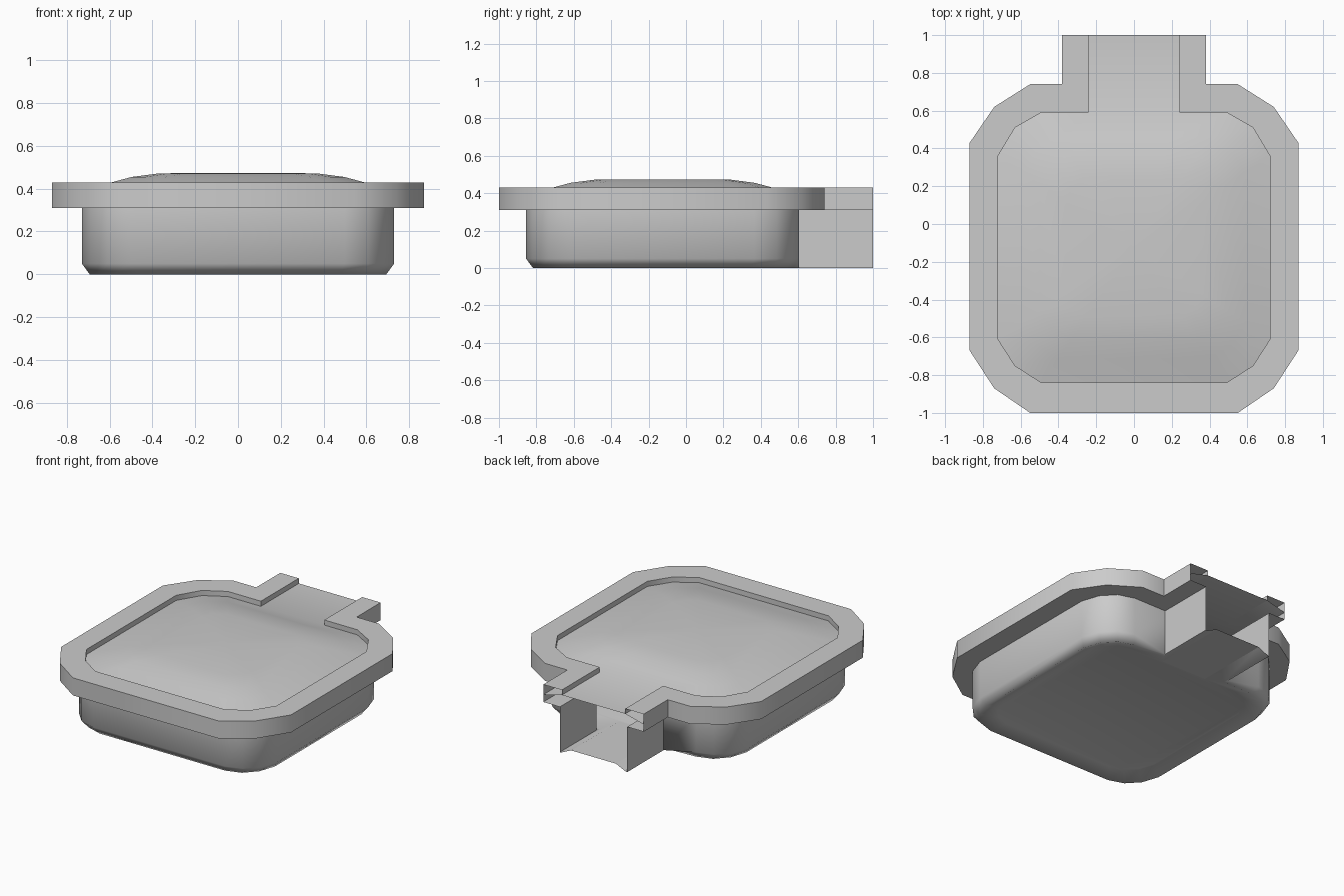
import bpy
import math

cube = bpy.data.objects.get("Cube")
if cube:
    bpy.data.objects.remove(cube, do_unlink=True)

grey = bpy.data.materials.new("mid_grey")
grey.use_nodes = True
colour = (0.6, 0.6, 0.6, 1)
grey.diffuse_color = colour
grey.node_tree.nodes["Principled BSDF"].inputs["Base Color"].default_value = colour

CENTRE_Y = -0.125
COVER_Z = 0.395
FLOOR_Z = 0.035

# Half outlines, from the front round to the open end of the rear channel
OUTER = [(.55, -1), (.74, -.87), (.87, -.67), (.87, .43),
         (.74, .62), (.55, .74), (.38, .74), (.38, 1)]
INNER = [(.49, -.84), (.63, -.75), (.72, -.61), (.72, .36),
         (.63, .51), (.49, .59), (.24, .59), (.24, 1)]
SEAT = [(.5, -.855), (.65, -.775), (.73, -.615), (.73, .365),
        (.65, .525), (.5, .605), (.255, .605), (.255, 1)]
CORNER = [(.5, .73), (.61, .695), (.69, .61), (.73, .49)]
BOWL = ([(x, CENTRE_Y - d) for x, d in CORNER]
        + [(x, CENTRE_Y + d) for x, d in reversed(CORNER)]
        + SEAT[-2:])


def at(half, z):
    return [(x, y, z) for x, y in half]


def scaled(half, s, z):
    return [(x * s, CENTRE_Y + (y - CENTRE_Y) * s, z) for x, y in half]


def mirrored(half):
    return [(-x, y, z) for x, y, z in reversed(half)] + half


def loft(halves, closed=False):
    """Bridge successive mirrored outlines with quads."""
    n = 2 * len(halves[0])
    verts = [p for h in halves for p in mirrored(h)]
    faces = []
    for r in range(len(halves) - 1):
        for i in range(n if closed else n - 1):
            j = (i + 1) % n
            faces.append((r * n + i, r * n + j, (r + 1) * n + j, (r + 1) * n + i))
    return verts, faces


def make(name, verts, faces, smooth):
    mesh = bpy.data.meshes.new(name)
    mesh.from_pydata(verts, [], faces)
    mesh.materials.append(grey)
    mesh.update()
    obj = bpy.data.objects.new(name, mesh)
    bpy.context.collection.objects.link(obj)
    bpy.ops.object.select_all(action='DESELECT')
    obj.select_set(True)
    bpy.context.view_layer.objects.active = obj
    bpy.ops.object.shade_smooth_by_angle(angle=math.radians(smooth))


# Rim: underside, outer wall, top and inner lip, open at the channel end
make("rim", *loft([at(SEAT, .31), at(OUTER, .31), at(OUTER, .43),
                   at(INNER, .43), at(INNER, COVER_Z)]), 45)

# Bowl: slightly recessed floor, rounded foot and upright walls
floor = scaled(BOWL[:-2], .83, FLOOR_Z) + [(.17, .48, FLOOR_Z), (.17, 1, FLOOR_Z)]
foot = scaled(BOWL[:-2], .95, 0) + [(.245, .58, 0), (.245, 1, 0)]
knee = at(BOWL[:-2], .05) + at(BOWL[-2:], 0)
verts, faces = loft([floor, foot, knee, at(BOWL, .31)])
last = 2 * len(floor) - 1
faces.append(tuple(range(last - 1, 0, -1)))
faces.append((0, 1, last - 1, last))
make("bowl", verts, faces, 75)

# Domed cover, flat through the channel
rim_line = INNER[:-1]
rings = [(1, COVER_Z), (.82, .43), (.69, .455), (.51, .472)]
verts, faces = loft([scaled(rim_line, s, z) for s, z in rings], closed=True)
n = 2 * len(rim_line)
top = len(verts)
verts.append((0, CENTRE_Y, .474))
start = n * (len(rings) - 1)
faces += [(start + i, start + (i + 1) % n, top) for i in range(n)]
verts += [(-.24, 1, COVER_Z), (.24, 1, COVER_Z)]
faces.append((0, n - 1, top + 2, top + 1))
make("domed_cover", verts, faces, 60)

# Sloping edge of the cover, tucked inside the hollow rim
make("cover_edge", *loft([at(OUTER, .36), at(INNER, COVER_Z)]), 45)
